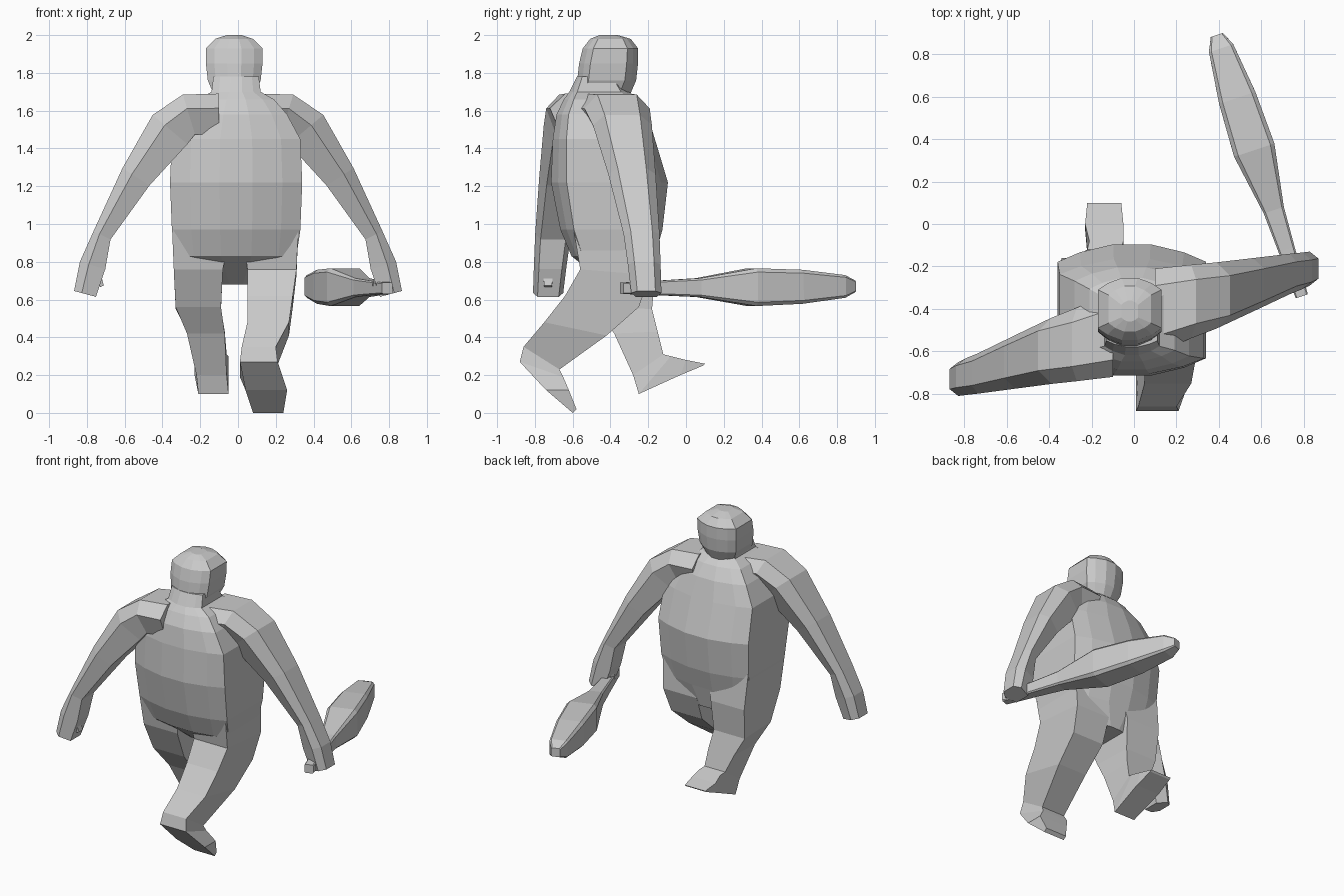
import bpy, bmesh
from mathutils import Vector

cube = bpy.data.objects.get("Cube")
if cube:
    bpy.data.objects.remove(cube, do_unlink=True)

grey = bpy.data.materials.new("plain grey")
grey.use_nodes = True
tone = (0.6, 0.6, 0.6, 1)
grey.diffuse_color = tone
grey.node_tree.nodes["Principled BSDF"].inputs["Base Color"].default_value = tone


def loft(name, rings):
    """Skin a stack of equal-sized rings and close both ends."""
    bm = bmesh.new()
    loops = [[bm.verts.new(point) for point in ring] for ring in rings]
    for low, high in zip(loops, loops[1:]):
        for i in range(len(low)):
            bm.faces.new((low[i - 1], low[i], high[i], high[i - 1]))
    bm.faces.new(loops[0])
    bm.faces.new(loops[-1])
    bmesh.ops.recalc_face_normals(bm, faces=bm.faces)
    mesh = bpy.data.meshes.new(name)
    bm.to_mesh(mesh)
    bm.free()
    mesh.materials.append(grey)
    obj = bpy.data.objects.new(name, mesh)
    bpy.context.collection.objects.link(obj)


def barrel(name, middle, side_inset, levels):
    """Stack of level rings with flat sides and a bulging back and front."""
    rings = []
    for height, half_width, back, front in levels:
        inset = (front - back) * side_inset
        ring = []
        for direction, y in ((-1, front), (1, back)):
            for step in (-1, -0.7, -0.25, 0.25, 0.7, 1):
                x = middle - direction * step * half_width
                ring.append((x, y + direction * inset * step * step, height))
        rings.append(ring)
    loft(name, rings)


def tube(name, centres, sizes, section, sideways):
    """Sweep a section along a path; each size is (thickness, depth)."""
    across = Vector(sideways).normalized()
    rings = []
    for i, (centre, (thickness, depth)) in enumerate(zip(centres, sizes)):
        before = centres[max(i - 1, 0)]
        after = centres[min(i + 1, len(centres) - 1)]
        up = (after - before).cross(across).normalized()
        rings.append([centre + across * u * depth + up * v * thickness
                      for u, v in section])
    loft(name, rings)


def arm(name, side, shoulder_y, hand_y):
    """Arm swinging from shoulder to fist, with a thumb hooked inward."""
    start, reach = 0.1, 0.71
    centres, sizes = [], []
    for x, z, thickness in ((start, 1.58, 0.11), (0.26, 1.58, 0.11),
                            (0.36, 1.5, 0.12), (0.54, 1.25, 0.085),
                            (0.72, 0.94, 0.05), (0.77, 0.78, 0.07),
                            (start + reach, 0.63, 0.06)):
        along = (x - start) / reach
        y = shoulder_y + (hand_y - shoulder_y) * along
        centres.append(Vector((side * x, y, z)))
        sizes.append((thickness, 0.2 - along * 0.12))
    rounded_top = [(1, 0.3), (0.6, 1), (-0.6, 1), (-1, 0.3), (-0.7, -1), (0.7, -1)]
    tube(name + "_arm", centres, sizes, rounded_top, (0, side, 0))

    knuckle = Vector((side * 0.75, hand_y, 0.75))
    tip = Vector((side * 0.72, hand_y, 0.67))
    square = [(1, 1), (-1, 1), (-1, -1), (1, -1)]
    tube(name + "_thumb", [knuckle, tip], [(0.02, 0.03), (0.01, 0.02)],
         square, (0, side, 0))


def leg(name, stops):
    """Four-sided leg and foot; back and front edges are (y, z) pairs."""
    rings = []
    for middle, half_width, back, front in stops:
        left, right = middle + half_width, middle - half_width
        rings.append([(left, *back), (right, *back), (right, *front), (left, *front)])
    loft(name, rings)


# Heavy torso, spreading into broad shoulders below a stooped neck
barrel("torso", -0.01, 0.14, [
    (0.68, 0.14, -0.42, -0.2),
    (0.83, 0.32, -0.61, -0.16),
    (0.97, 0.34, -0.67, -0.12),
    (1.22, 0.35, -0.72, -0.09),
    (1.45, 0.34, -0.71, -0.16),
    (1.58, 0.27, -0.69, -0.2),
    (1.66, 0.2, -0.65, -0.25),
    (1.7, 0.13, -0.62, -0.3),
    (1.78, 0.12, -0.58, -0.36)])

# Head, tapering toward the back and jutting forward at the jaw
barrel("head", -0.02, 0.2, [
    (1.69, 0.11, -0.6, -0.29),
    (1.76, 0.14, -0.58, -0.26),
    (1.85, 0.15, -0.57, -0.25),
    (1.93, 0.15, -0.55, -0.25),
    (1.98, 0.1, -0.51, -0.29),
    (2, 0.04, -0.46, -0.36)])

# Arms swing in opposite directions
arm("left", 1, -0.41, -0.21)
arm("right", -1, -0.52, -0.73)

# Left leg trails on its toe, right leg steps forward on its heel
leg("left_leg", [
    (0.17, 0.15, (-0.6, 1), (-0.2, 1)),
    (0.18, 0.13, (-0.56, 0.76), (-0.19, 0.73)),
    (0.17, 0.12, (-0.64, 0.62), (-0.25, 0.56)),
    (0.16, 0.11, (-0.75, 0.48), (-0.42, 0.41)),
    (0.11, 0.09, (-0.86, 0.35), (-0.67, 0.23)),
    (0.11, 0.1, (-0.88, 0.27), (-0.65, 0.19)),
    (0.15, 0.11, (-0.74, 0.12), (-0.62, 0.12)),
    (0.16, 0.08, (-0.6, 0), (-0.58, 0.02))])
leg("right_leg", [
    (-0.19, 0.16, (-0.6, 1), (-0.19, 1)),
    (-0.21, 0.13, (-0.56, 0.76), (-0.16, 0.76)),
    (-0.21, 0.12, (-0.47, 0.56), (-0.18, 0.55)),
    (-0.17, 0.1, (-0.38, 0.42), (-0.15, 0.43)),
    (-0.14, 0.08, (-0.28, 0.2), (-0.12, 0.31)),
    (-0.13, 0.08, (-0.25, 0.1), (-0.08, 0.3)),
    (-0.14, 0.09, (-0.03, 0.2), (0, 0.28)),
    (-0.14, 0.08, (0.09, 0.25), (0.1, 0.26))])

# Club: a flat-sided shaft swelling past the grip, level in the left hand
grip_end = Vector((0.79, -0.34, 0.66))
club_end = Vector((0.39, 0.89, 0.67))
swell = {0: 0.03, 0.18: 0.04, 0.33: 0.05, 0.56: 0.1, 0.76: 0.09, 0.95: 0.06, 1: 0.03}
chamfered = [(1, 0.8), (0.8, 1), (-0.8, 1), (-1, 0.8),
             (-1, -0.8), (-0.8, -1), (0.8, -1), (1, -0.8)]
tube("club", [grip_end.lerp(club_end, along) for along in swell],
     [(radius, radius) for radius in swell.values()], chamfered, (3, 1, 0))
